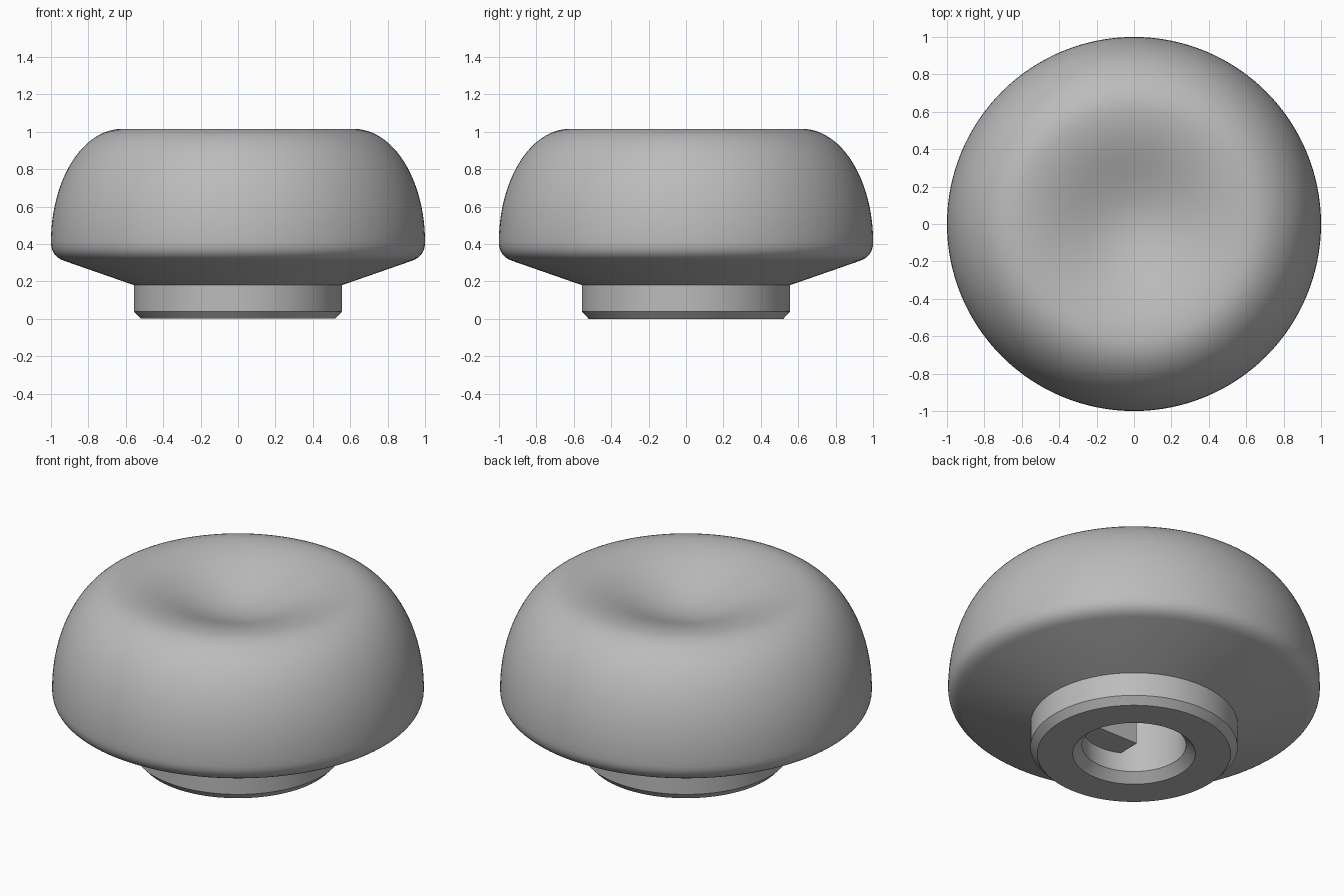
import bpy, bmesh
from math import sin, cos, pi, radians, sqrt, atan2

if "Cube" in bpy.data.objects:
    bpy.data.objects.remove(bpy.data.objects["Cube"])

SEGMENTS = 128
BORE_R, BORE_TOP = 0.28, 0.6
KEY_EDGE, KEY_BOTTOM = -0.12, 0.16

grey = bpy.data.materials.new("plain grey")
grey.use_nodes = True
colour = (0.5, 0.5, 0.5, 1)
grey.diffuse_color = colour
grey.node_tree.nodes["Principled BSDF"].inputs["Base Color"].default_value = colour


def finish(bm, name):
    """Turn a bmesh into a smooth-shaded object that keeps its sharp edges."""
    bmesh.ops.recalc_face_normals(bm, faces=bm.faces)
    mesh = bpy.data.meshes.new(name)
    bm.to_mesh(mesh)
    bm.free()
    mesh.materials.append(grey)
    obj = bpy.data.objects.new(name, mesh)
    bpy.context.collection.objects.link(obj)
    bpy.ops.object.select_all(action="DESELECT")
    obj.select_set(True)
    bpy.context.view_layer.objects.active = obj
    bpy.ops.object.shade_smooth_by_angle(angle=radians(30))
    return obj


def lathe(profile, name):
    """Revolve a profile of (radius, height) points about the z axis."""
    bm = bmesh.new()
    verts = [bm.verts.new((r, 0, z)) for r, z in profile]
    edges = [bm.edges.new(pair) for pair in zip(verts, verts[1:])]
    bmesh.ops.spin(bm, geom=verts + edges, cent=(0, 0, 0), axis=(0, 0, 1),
                   angle=2 * pi, steps=SEGMENTS, use_duplicate=False)
    bmesh.ops.remove_doubles(bm, verts=bm.verts, dist=0.0002)
    return finish(bm, name)


# Finger dish in the top, a soft bell-shaped hollow
dish = [(0.62 * i / 20, 1.015 - 0.075 * (1 + cos(pi * i / 20))) for i in range(21)]

# Domed side, a quarter ellipse
dome = [(0.62 + 0.38 * sin(a), 0.41 + 0.605 * cos(a))
        for a in (pi / 2 * i / 24 for i in range(1, 25))]

# Rounded lower rim, a quadratic curve into the sloping underside
rim = []
for i in range(1, 9):
    t = i / 8
    rim.append(tuple((1 - t) ** 2 * a + 2 * t * (1 - t) * b + t * t * c
                     for a, b, c in zip((1, 0.41), (1, 0.335), (0.93, 0.31))))

# Collar with chamfered foot, then the chamfered blind bore
collar = [(0.557, 0.18), (0.557, 0.04), (0.52, 0)]
bore = [(0.33, 0), (BORE_R, 0.05), (BORE_R, BORE_TOP), (0, BORE_TOP)]
lathe(dish + dome + rim + collar + bore, "knob_body")

# Flat-sided key inside the bore
reach = sqrt(BORE_R ** 2 - KEY_EDGE ** 2)
start, end = atan2(-reach, KEY_EDGE), atan2(KEY_EDGE, reach)
outline = [(KEY_EDGE, KEY_EDGE)]
for i in range(25):
    a = start + (end - start) * i / 24
    outline.append((BORE_R * cos(a), BORE_R * sin(a)))
bm = bmesh.new()
base = bm.faces.new([bm.verts.new((x, y, KEY_BOTTOM)) for x, y in outline])
top = bmesh.ops.extrude_face_region(bm, geom=[base])["geom"]
bmesh.ops.translate(bm, vec=(0, 0, BORE_TOP - KEY_BOTTOM),
                    verts=[v for v in top if isinstance(v, bmesh.types.BMVert)])
if not any(len(f.verts) > 4 and f.calc_center_median().z < KEY_BOTTOM + 0.01 for f in bm.faces):
    bm.faces.new([v for v in base.verts])
finish(bm, "bore_key")
